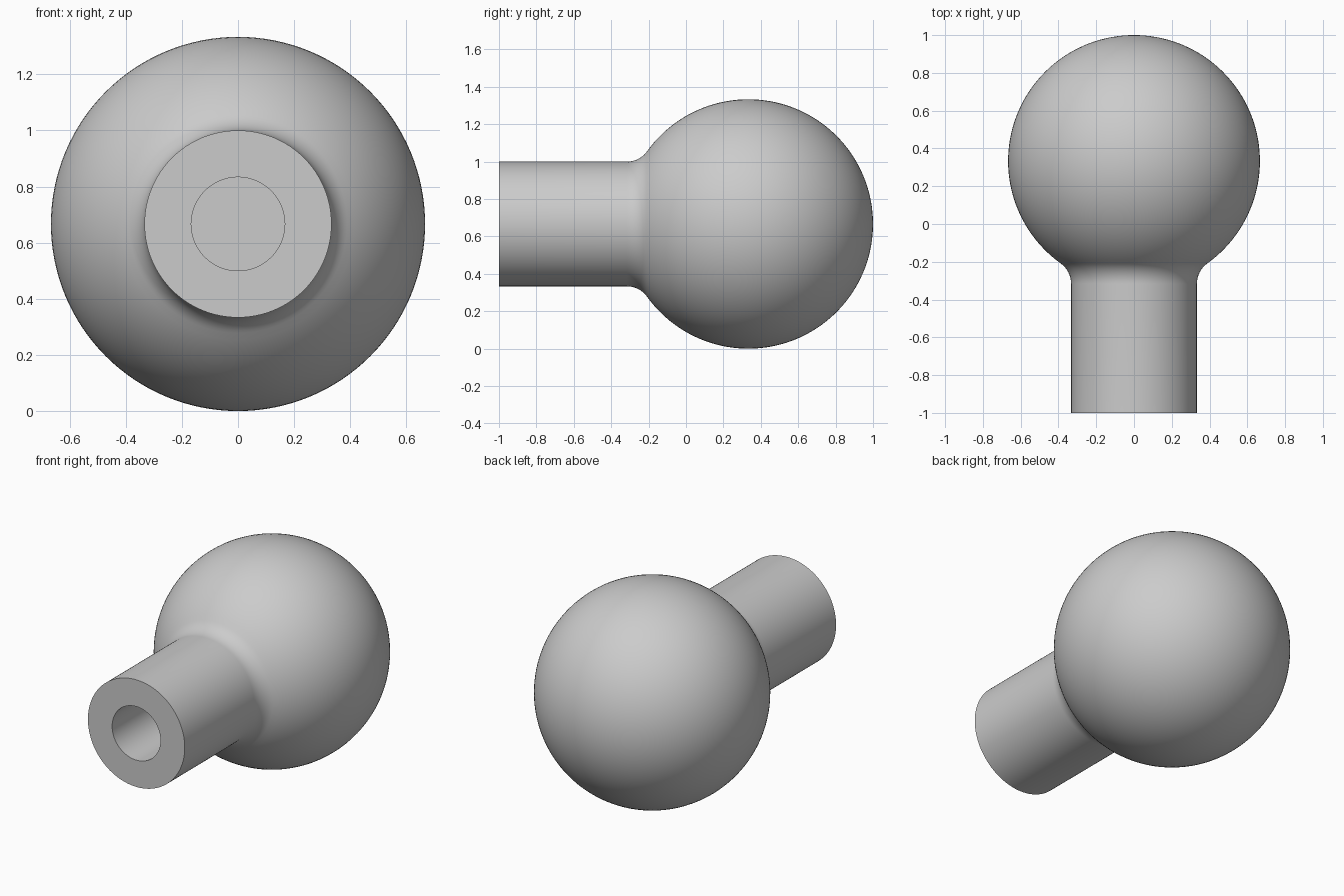
import bpy
import bmesh
from math import sin, cos, pi, atan2, sqrt, radians
from mathutils import Matrix, Vector

cube = bpy.data.objects.get("Cube")
if cube:
    bpy.data.objects.remove(cube, do_unlink=True)

BALL_R = 2 / 3
BALL_Y = 1 / 3
SHAFT_R = 1 / 3
BORE_R = 1 / 6
BORE_DEPTH = 0.8
FILLET_R = 0.133
SEGMENTS = 128


def arc(cy, radius, start, end, steps, cr=0.0):
    """Points (radius from axis, y) along an arc; angles measured from +y."""
    angles = [start + (end - start) * i / steps for i in range(steps + 1)]
    return [(cr + radius * sin(a), cy + radius * cos(a)) for a in angles]


# Fillet circle touching both the shaft and the ball
fillet_r = SHAFT_R + FILLET_R
fillet_dy = sqrt((BALL_R + FILLET_R) ** 2 - fillet_r ** 2)
touch = atan2(fillet_r, -fillet_dy)

# Profile: bore floor, bore wall, end face, shaft, fillet, ball
profile = [(0, BORE_DEPTH - 1), (BORE_R, BORE_DEPTH - 1), (BORE_R, -1), (SHAFT_R, -1)]
profile += arc(BALL_Y - fillet_dy, FILLET_R, -pi / 2, touch - pi, 10, fillet_r)
profile += arc(BALL_Y, BALL_R, touch, 0, 56)[1:-1]
profile.append((0, BALL_Y + BALL_R))

# Revolve the profile about the y axis
bm = bmesh.new()
verts = [bm.verts.new((r, y, 0)) for r, y in profile]
edges = [bm.edges.new(pair) for pair in zip(verts, verts[1:])]
bmesh.ops.spin(bm, geom=verts + edges, cent=Vector(), axis=(0, 1, 0),
               angle=2 * pi, steps=SEGMENTS, use_duplicate=False)
bmesh.ops.remove_doubles(bm, verts=bm.verts[:], dist=0.0001)
bmesh.ops.recalc_face_normals(bm, faces=bm.faces[:])
bmesh.ops.transform(bm, matrix=Matrix.Translation((0, 0, BALL_R)), verts=bm.verts[:])
mesh = bpy.data.meshes.new("ball_stud")
bm.to_mesh(mesh)
bm.free()

# Plain grey finish
grey = bpy.data.materials.new("light_grey")
grey.use_nodes = True
colour = (0.6, 0.6, 0.6, 1)
grey.diffuse_color = colour
grey.node_tree.nodes["Principled BSDF"].inputs["Base Color"].default_value = colour
mesh.materials.append(grey)

stud = bpy.data.objects.new("ball_stud", mesh)
bpy.context.collection.objects.link(stud)
bpy.ops.object.select_all(action="DESELECT")
stud.select_set(True)
bpy.context.view_layer.objects.active = stud
bpy.ops.object.shade_smooth_by_angle(angle=radians(30))
